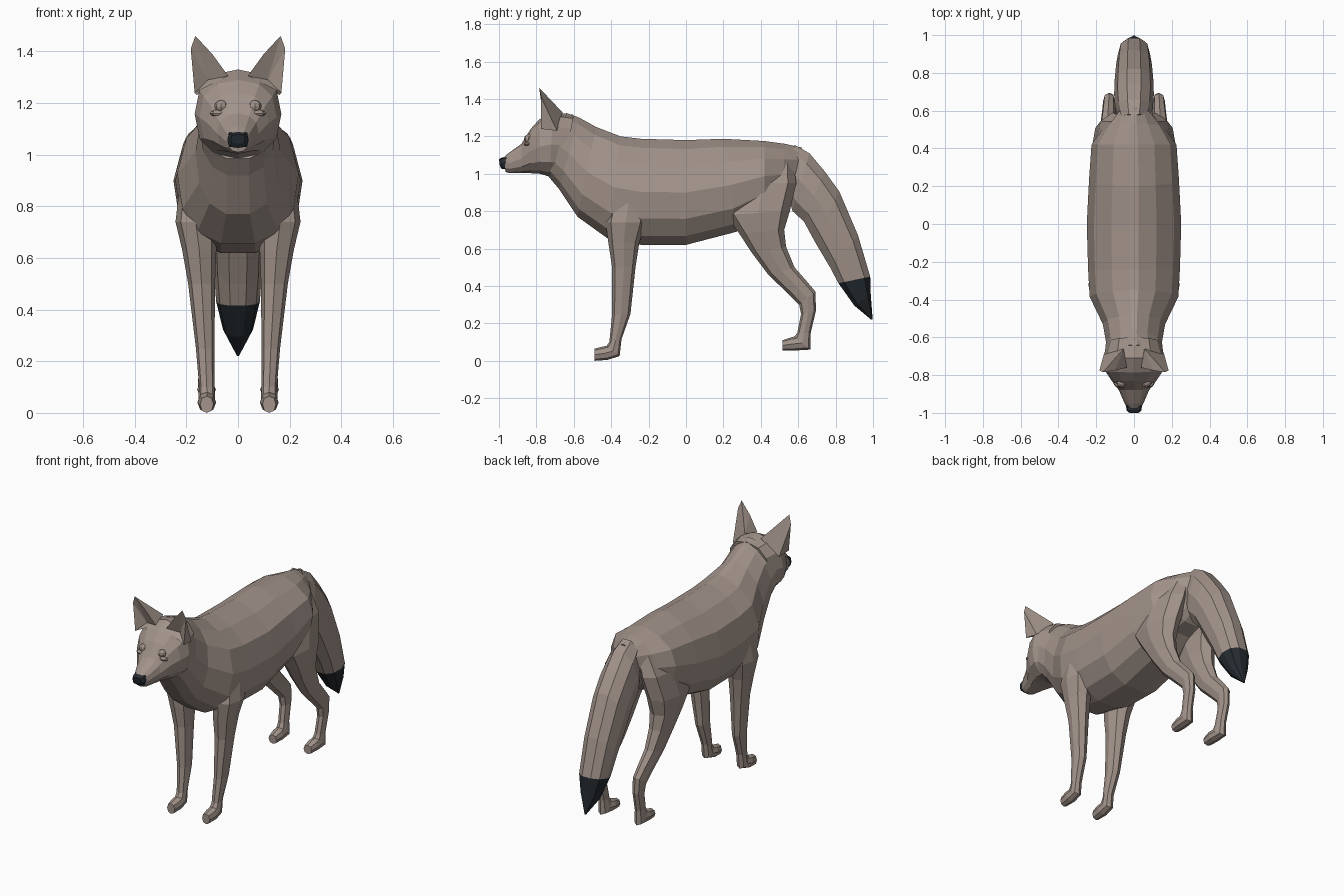
import bpy, bmesh, math
from mathutils import Vector


def material(name, rgb):
    m = bpy.data.materials.new(name)
    m.diffuse_color = (*rgb, 1)
    return m


FUR = material("taupe fur", (0.36, 0.292, 0.255))
DARK = material("dark slate", (0.018, 0.024, 0.03))


def finish(bm, name, mats, mirror=False):
    bmesh.ops.recalc_face_normals(bm, faces=bm.faces)
    me = bpy.data.meshes.new(name)
    bm.to_mesh(me)
    bm.free()
    for m in mats:
        me.materials.append(m)
    ob = bpy.data.objects.new(name, me)
    bpy.context.collection.objects.link(ob)
    if mirror:
        ob.modifiers.new("mirror", 'MIRROR').use_axis[0] = True
    return ob


def loft(name, rings, n=12, power=0.9, top_power=None, mats=(FUR,), mirror=False, dark_below=None):
    """Each ring: (y, z) of one silhouette edge, (y, z) of the other, centre x, half width.
    top_power above 1 narrows the first half of the section."""
    bm = bmesh.new()
    sgn = lambda v, e: math.copysign(abs(v) ** e, v)
    angles = [2 * math.pi * i / n for i in range(n)]
    reach = max(sgn(math.sin(t), power) for t in angles)
    loops = []
    for ya, za, yb, zb, xc, w in rings:
        a, b = Vector((xc, ya, za)), Vector((xc, yb, zb))
        loop = []
        for t in angles:
            e = top_power if top_power and math.sin(t) > 0 else power
            p = (a + b) / 2 + (a - b) / 2 * sgn(math.sin(t), power) / reach
            loop.append(bm.verts.new(p + Vector((w * sgn(math.cos(t), e), 0, 0))))
        loops.append(loop)
    for p, q in zip(loops, loops[1:]):
        for i in range(n):
            j = (i + 1) % n
            bm.faces.new((p[i], p[j], q[j], q[i]))
    bm.faces.new(loops[0])
    bm.faces.new(loops[-1])
    if dark_below is not None:
        for f in bm.faces:
            f.material_index = int(f.calc_center_median().z < dark_below)
    return finish(bm, name, mats, mirror)


# torso and neck
loft("body", [
    (-0.64, 1.325, -0.735, 0.985, 0, 0.155),
    (-0.57, 1.300, -0.68, 0.92, 0, 0.148),
    (-0.48, 1.250, -0.58, 0.77, 0, 0.165),
    (-0.35, 1.200, -0.42, 0.655, 0, 0.235),
    (-0.24, 1.187, -0.24, 0.62, 0, 0.243),
    (0.00, 1.180, 0.00, 0.62, 0, 0.250),
    (0.20, 1.187, 0.27, 0.69, 0, 0.238),
    (0.42, 1.175, 0.42, 0.80, 0, 0.225),
    (0.53, 1.160, 0.51, 0.83, 0, 0.155),
    (0.62, 1.140, 0.56, 0.88, 0, 0.085)], n=14, power=0.85, top_power=1.55)

# head with tapering muzzle
loft("head", [
    (-0.975, 1.088, -0.965, 1.010, 0, 0.038),
    (-0.95, 1.110, -0.94, 1.003, 0, 0.052),
    (-0.88, 1.160, -0.88, 1.003, 0, 0.080),
    (-0.83, 1.240, -0.83, 1.003, 0, 0.118),
    (-0.785, 1.290, -0.78, 1.00, 0, 0.150),
    (-0.71, 1.330, -0.73, 0.985, 0, 0.168),
    (-0.60, 1.315, -0.66, 0.98, 0, 0.140)], power=0.85)

# nose
loft("nose", [
    (-0.955, 1.092, -0.962, 1.026, 0, 0.042),
    (-0.985, 1.086, -0.985, 1.026, 0, 0.040),
    (-1.0, 1.078, -0.995, 1.042, 0, 0.028)], n=8, power=0.5, mats=(DARK,))

# bushy tail with dark tip
loft("tail", [
    (0.58, 1.155, 0.54, 0.90, 0, 0.080),
    (0.66, 1.110, 0.57, 0.80, 0, 0.100),
    (0.74, 1.015, 0.63, 0.745, 0, 0.105),
    (0.82, 0.905, 0.69, 0.635, 0, 0.103),
    (0.92, 0.670, 0.77, 0.500, 0, 0.095),
    (0.985, 0.450, 0.815, 0.415, 0, 0.085),
    (0.988, 0.350, 0.90, 0.295, 0, 0.058),
    (0.998, 0.222, 0.99, 0.220, 0, 0.004)],
    n=10, mats=(FUR, DARK), dark_below=0.42)

# front legs: back edge, front edge, centre x, half width
loft("front_legs", [
    (-0.21, 0.95, -0.38, 0.95, 0.148, 0.070),
    (-0.215, 0.74, -0.43, 0.74, 0.164, 0.078),
    (-0.25, 0.63, -0.415, 0.63, 0.150, 0.066),
    (-0.27, 0.50, -0.395, 0.50, 0.141, 0.052),
    (-0.297, 0.25, -0.395, 0.25, 0.127, 0.036),
    (-0.345, 0.115, -0.41, 0.10, 0.121, 0.030),
    (-0.355, 0.025, -0.425, 0.08, 0.121, 0.032),
    (-0.42, 0.005, -0.45, 0.075, 0.121, 0.036),
    (-0.49, 0.0, -0.49, 0.065, 0.121, 0.026)], n=8, mirror=True)

# hind legs with thigh, hock and raised paw
loft("hind_legs", [
    (0.57, 1.08, 0.36, 1.08, 0.070, 0.060),
    (0.59, 0.95, 0.25, 0.95, 0.115, 0.085),
    (0.555, 0.80, 0.21, 0.78, 0.144, 0.083),
    (0.525, 0.70, 0.285, 0.68, 0.146, 0.070),
    (0.535, 0.61, 0.35, 0.58, 0.142, 0.055),
    (0.58, 0.50, 0.44, 0.46, 0.138, 0.042),
    (0.65, 0.42, 0.545, 0.36, 0.134, 0.035),
    (0.692, 0.37, 0.605, 0.30, 0.132, 0.032),
    (0.695, 0.27, 0.615, 0.25, 0.130, 0.028),
    (0.667, 0.15, 0.595, 0.15, 0.126, 0.027),
    (0.665, 0.06, 0.58, 0.13, 0.124, 0.032),
    (0.58, 0.055, 0.56, 0.125, 0.122, 0.036),
    (0.515, 0.055, 0.515, 0.11, 0.121, 0.028)], n=8, mirror=True)

# pointed ears, hollow at the front
bm = bmesh.new()
tip, outer, low, inner, mid, back, side, cup = [bm.verts.new(p) for p in (
    (0.165, -0.785, 1.46), (0.183, -0.775, 1.41), (0.168, -0.775, 1.24),
    (0.038, -0.76, 1.305), (0.10, -0.775, 1.39), (0.055, -0.66, 1.328),
    (0.160, -0.69, 1.23), (0.115, -0.735, 1.29))]
for f in ((tip, outer, cup), (outer, low, cup), (low, inner, cup), (inner, mid, cup),
          (mid, tip, cup), (tip, mid, back), (mid, inner, back), (tip, back, side),
          (tip, side, outer), (outer, side, low), (low, side, back, inner)):
    bm.faces.new(f)
finish(bm, "ears", (FUR,), mirror=True)


# eyes with lower lids
def ball(name, loc, scale):
    bm = bmesh.new()
    bmesh.ops.create_uvsphere(bm, u_segments=8, v_segments=6, radius=1)
    bmesh.ops.scale(bm, vec=scale, verts=bm.verts)
    bmesh.ops.translate(bm, vec=loc, verts=bm.verts)
    finish(bm, name, (FUR,), mirror=True)


ball("eyes", (0.065, -0.842, 1.187), (0.026, 0.024, 0.024))
ball("lower_eyelids", (0.073, -0.845, 1.160), (0.036, 0.022, 0.014))
